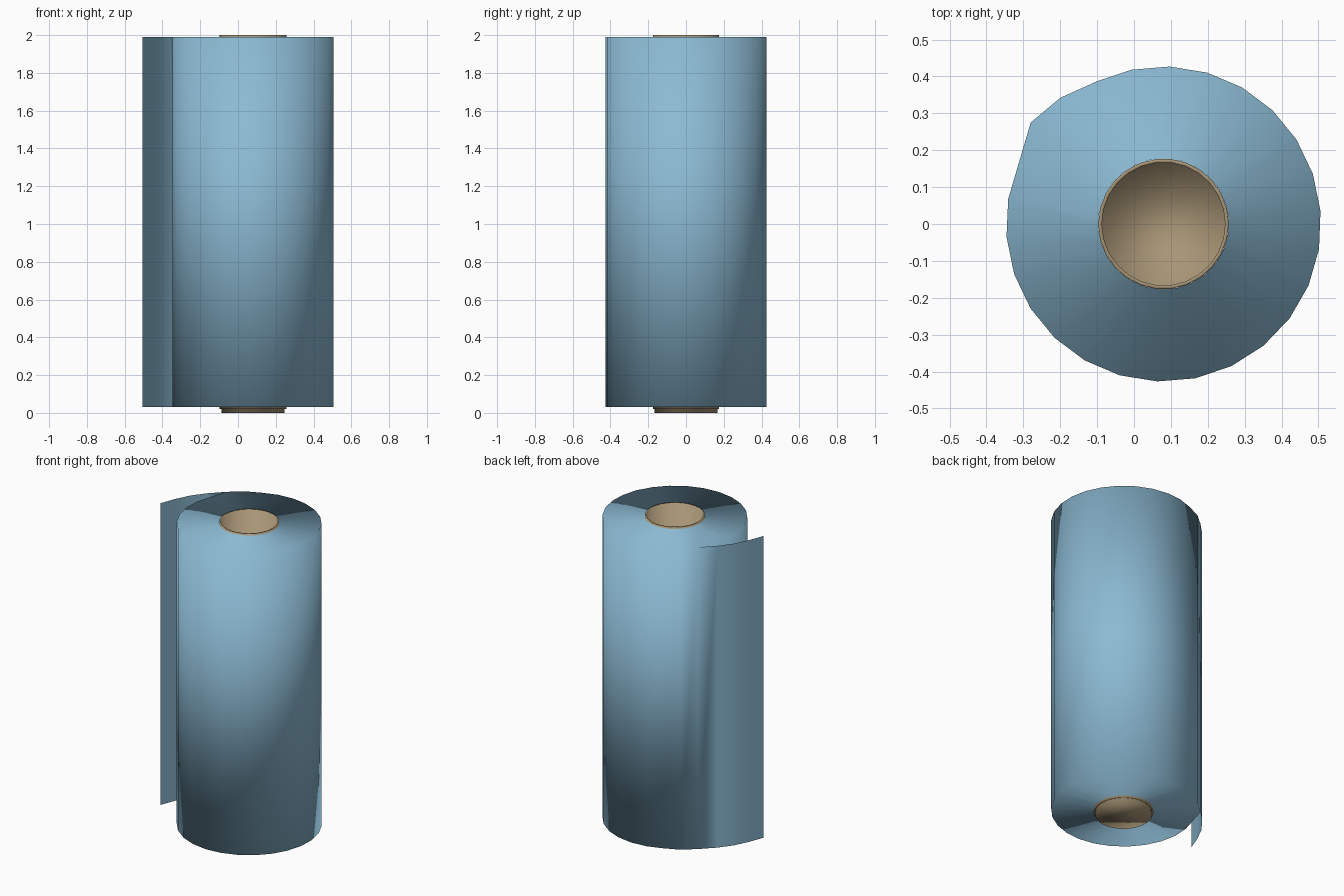
import bpy, bmesh, math

if "Cube" in bpy.data.objects:
    bpy.data.objects.remove(bpy.data.objects["Cube"])

CX = 0.08            # roll axis
R = 0.427            # roll radius
R_CORE = 0.177
Z0, Z1 = 0.03, 1.99  # sheet height
N = 26


def material(name, rgb):
    m = bpy.data.materials.new(name)
    m.diffuse_color = (*rgb, 1)
    m.use_nodes = True
    m.node_tree.nodes["Principled BSDF"].inputs["Base Color"].default_value = m.diffuse_color
    return m


def finish(name, bm, mat):
    me = bpy.data.meshes.new(name)
    bm.to_mesh(me)
    bm.free()
    me.materials.append(mat)
    for p in me.polygons:
        p.use_smooth = True
    ob = bpy.data.objects.new(name, me)
    bpy.context.collection.objects.link(ob)
    return ob


blue = material("sheet blue", (0.26, 0.49, 0.65))
brown = material("cardboard brown", (0.39, 0.30, 0.18))

# Wound sheet: spiral outline, counter-clockwise, ending where the flap lifts off
outline = []
for i in range(22):
    a = math.radians(170.8 + 13.85 * (i + 1.0))
    outline.append((CX + R * math.cos(a), R * math.sin(a)))
outline = [(-0.341, 0.068)] + outline
outline = [p for p in outline if not (p[0] < -0.05 and p[1] > 0.2)]
outline += [(-0.10, 0.387), (-0.20, 0.342), (-0.28, 0.275)]

bm = bmesh.new()
n = len(outline)
lo = [bm.verts.new((x, y, Z0)) for x, y in outline]
hi = [bm.verts.new((x, y, Z1)) for x, y in outline]


def core_ring(z):
    ring = []
    for x, y in outline:
        a = math.atan2(y, x - CX)
        ring.append(bm.verts.new((CX + R_CORE * math.cos(a), R_CORE * math.sin(a), z)))
    return ring


# Outer wall, end caps and the innermost layer round the core
lo_in, hi_in = core_ring(Z0), core_ring(Z1)
for i in range(n):
    j = (i + 1) % n
    bm.faces.new((lo[i], lo[j], hi[j], hi[i]))
    bm.faces.new((hi[i], hi[j], hi_in[j], hi_in[i]))
    bm.faces.new((lo_in[i], lo_in[j], lo[j], lo[i]))
    bm.faces.new((lo_in[i], lo_in[j], hi_in[j], hi_in[i]))

# Loose flap continuing from the last outline point
a, b = lo[-1], hi[-1]
for x, y in [(-0.362, 0.193), (-0.423, 0.112), (-0.468, 0.022), (-0.505, -0.075)]:
    c, d = bm.verts.new((x, y, Z0)), bm.verts.new((x, y, Z1))
    bm.faces.new((a, c, d, b))
    a, b = c, d
finish("sheet_roll", bm, blue)

# Cardboard core: inner cup plus rim and outer wall
bm = bmesh.new()
profile = [(0.167, 0), (0.167, 2.0), (R_CORE, 2.0), (R_CORE, 0.02), (0.167, 0.02)]
rings = []
for r, z in profile:
    rings.append([bm.verts.new((CX + r * math.cos(2 * math.pi * k / N),
                                r * math.sin(2 * math.pi * k / N), z)) for k in range(N)])
for p, q in zip(rings, rings[1:]):
    for k in range(N):
        m = (k + 1) % N
        bm.faces.new((p[k], q[k], q[m], p[m]))
bm.faces.new(rings[0])
finish("cardboard_core", bm, brown)
